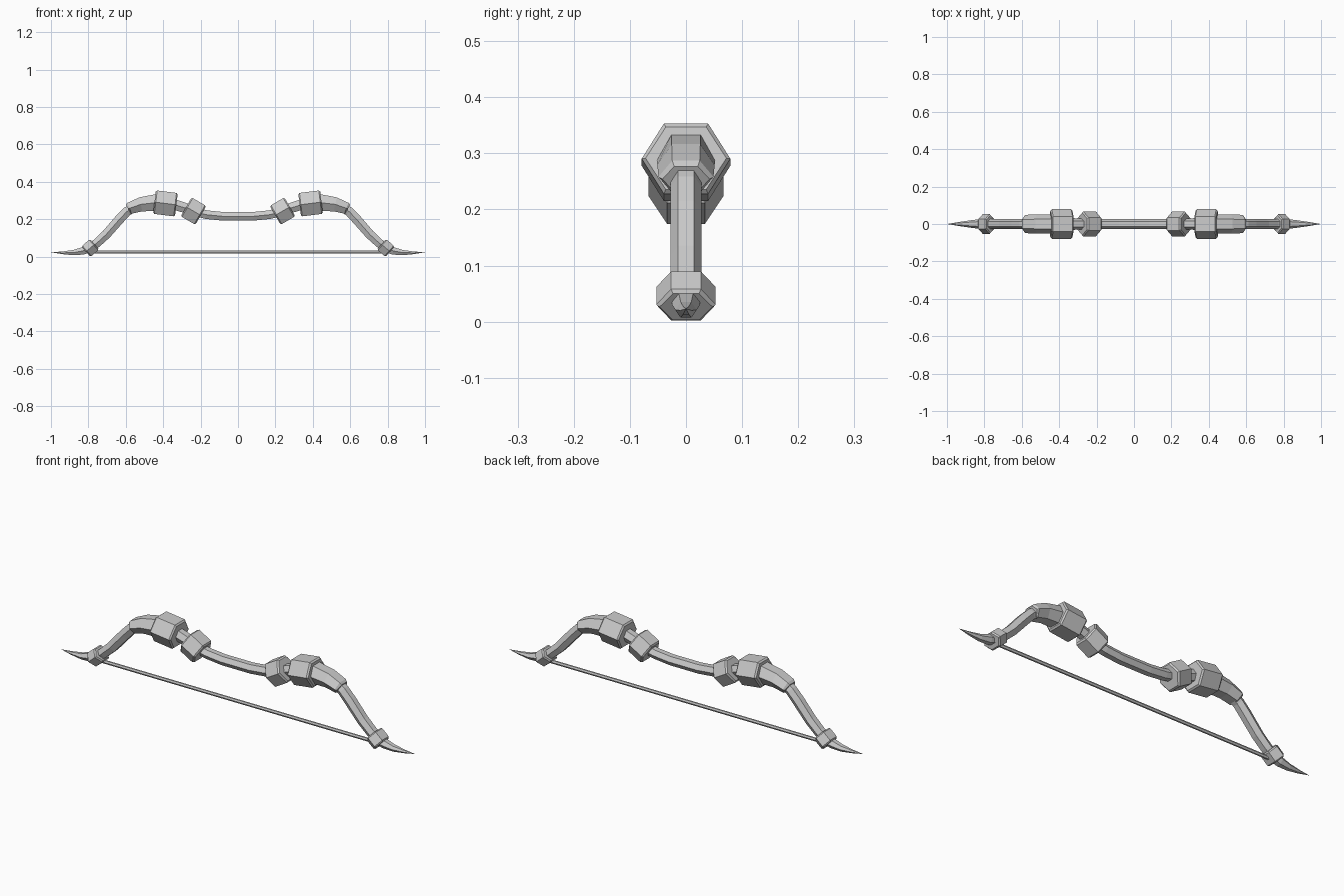
import bpy, bmesh
from mathutils import Vector
from math import cos, sin, radians

if "Cube" in bpy.data.objects:
    bpy.data.objects.remove(bpy.data.objects["Cube"])


def sweep(name, stations, mirror=True, tilt=None):
    """Hexagonal sweep in the XZ plane; station = (x, z, half width, half height)."""
    bm = bmesh.new()
    rings = []
    n = len(stations)
    for i, (x, z, w, h) in enumerate(stations):
        if tilt is None:
            a, b = stations[max(i - 1, 0)], stations[min(i + 1, n - 1)]
            d = Vector((b[0] - a[0], 0, b[1] - a[1])).normalized()
        else:
            d = Vector((cos(tilt), 0, sin(tilt)))
        up = Vector((-d.z, 0, d.x))
        side = Vector((0, 1, 0))
        c = Vector((x, 0, z))
        section = [(1, 0), (.5, 1), (-.5, 1), (-1, 0), (-.5, -1), (.5, -1)]
        rings.append([bm.verts.new(c + side * (u * w) + up * (v * h)) for u, v in section])
    for r, s in zip(rings, rings[1:]):
        for k in range(6):
            bm.faces.new((r[k], r[(k + 1) % 6], s[(k + 1) % 6], s[k]))
    bm.faces.new(rings[0])
    bm.faces.new(rings[-1])
    bmesh.ops.remove_doubles(bm, verts=bm.verts, dist=1e-5)
    bmesh.ops.recalc_face_normals(bm, faces=bm.faces)
    me = bpy.data.meshes.new(name)
    bm.to_mesh(me)
    bm.free()
    ob = bpy.data.objects.new(name, me)
    bpy.context.collection.objects.link(ob)
    if mirror:
        ob.modifiers.new("Mirror", 'MIRROR').use_clip = False
    return ob


def collar(name, x, z, angle, length, w, h, bevel=.007):
    """Tilted hexagonal band with chamfered ends."""
    t = radians(angle)
    l = length / 2
    st = [(x + o * cos(t), z + o * sin(t), w - c, h - c)
          for o, c in ((-l, bevel), (-l + bevel, 0), (l - bevel, 0), (l, bevel))]
    return sweep(name, st, tilt=t)


# Grip
sweep("grip", [(-.24, .242, .028, .024), (-.17, .224, .028, .023), (-.08, .215, .028, .023),
               (.08, .215, .028, .023), (.17, .224, .028, .023), (.24, .242, .028, .024)], mirror=False)

# Neck between the two inner collars
sweep("neck", [(.22, .237, .028, .026), (.29, .262, .03, .027), (.36, .284, .032, .028)])

# Thick shoulder of each limb, with chamfered end
sweep("shoulder", [(.38, .287, .052, .046), (.44, .288, .052, .045), (.52, .279, .051, .038),
                   (.58, .258, .049, .031), (.587, .254, .042, .026)])

# Slim outer limb
sweep("limb", [(.56, .262, .028, .025), (.595, .24, .028, .025), (.635, .198, .028, .026),
               (.705, .118, .028, .025), (.755, .072, .028, .024), (.79, .046, .028, .023)])

# Pointed tip
sweep("tip", [(.78, .05, .027, .023), (.83, .03, .025, .02), (.88, .021, .019, .014),
              (.94, .02, .010, .007), (1.0, .023, 0, 0)])

# Collars
collar("inner_collar", .238, .243, 30, .09, .067, .058)
collar("large_collar", .388, .284, 7, .118, .079, .063)
collar("tip_collar", .79, .046, -41, .06, .053, .037, .006)

# Bowstring
sweep("string", [(-.79, .025, .008, .008), (.79, .025, .008, .008)], mirror=False)
